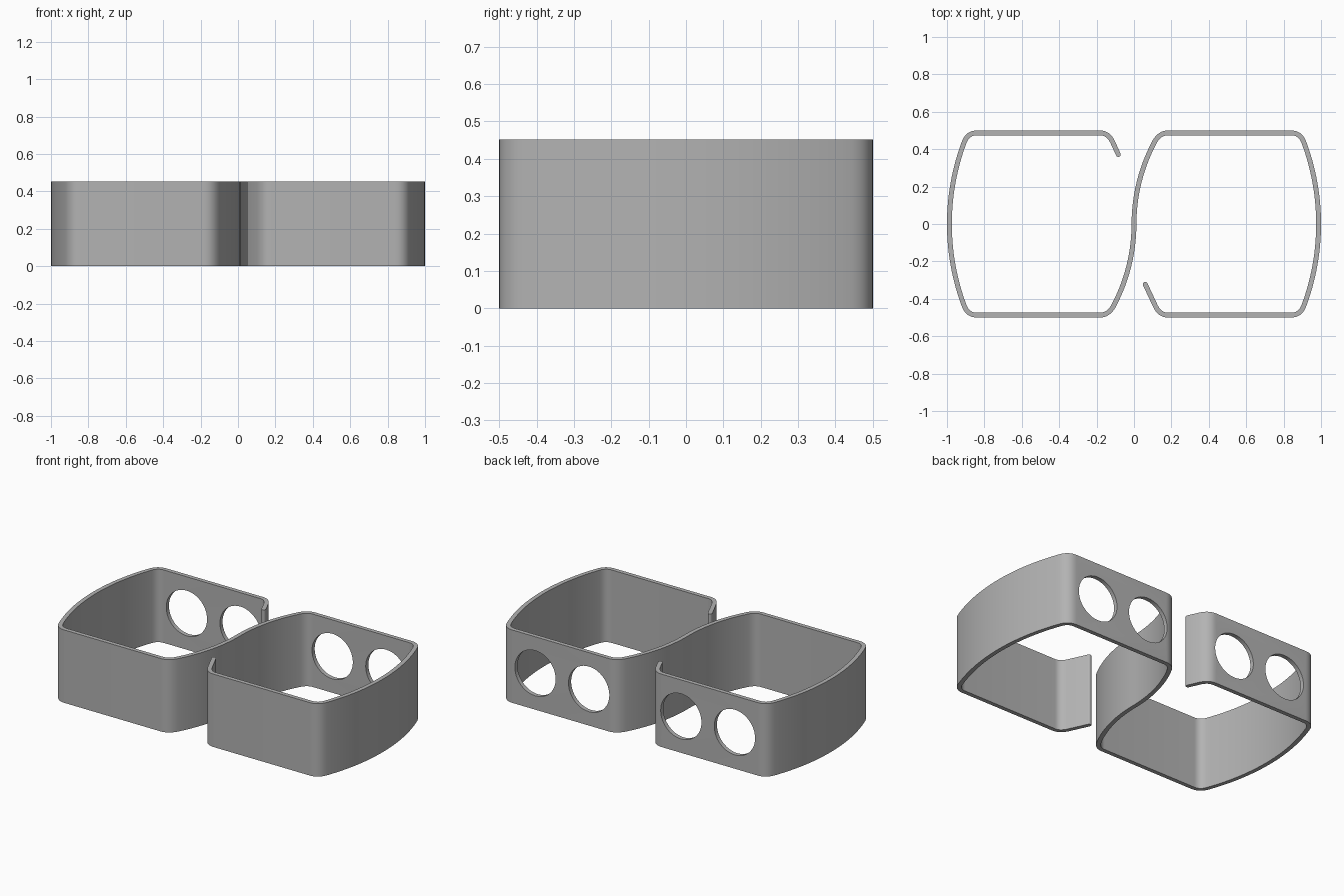
import bpy, bmesh, math
from mathutils import Vector

cube = bpy.data.objects.get("Cube")
if cube:
    bpy.data.objects.remove(cube)

HEIGHT, HALF_T, WALL_Y, ARC_Y = 0.452, 0.013, 0.487, 0.44

grey = bpy.data.materials.new("plain grey")
grey.use_nodes = True
colour = (0.45, 0.45, 0.45, 1)
grey.diffuse_color = colour
grey.node_tree.nodes["Principled BSDF"].inputs["Base Color"].default_value = colour


def bow(apex, radius, y0, y1, n):
    """Points on a circular arc whose apex lies on y = 0; radius sign sets the side of its centre."""
    a0, a1 = math.asin(y0 / abs(radius)), math.asin(y1 / abs(radius))
    angles = [a0 + (a1 - a0) * i / n for i in range(n + 1)]
    return [Vector((apex + radius * (1 - math.cos(a)), abs(radius) * math.sin(a))) for a in angles]


def corner(a, mid, b, n=8):
    """Rounded corner from a to b, pulled towards mid."""
    a, mid, b = Vector(a), Vector(mid), Vector(b)
    ts = [i / n for i in range(n + 1)]
    return [a * (1 - t) ** 2 + mid * 2 * t * (1 - t) + b * t * t for t in ts]


def half_band(tip):
    """Centre line of one loop, from the middle of the S bend to the free tip."""
    s_bend = bow(0, 0.93, 0, ARC_Y, 14)
    end = bow(0.987, -1.25, ARC_Y, -ARC_Y, 28)
    pts = s_bend[:-1]
    pts += corner(s_bend[-1], (0.137, WALL_Y), (0.182, WALL_Y))
    pts += corner((0.84, WALL_Y), (0.888, WALL_Y), end[0])
    pts += end[1:-1]
    pts += corner(end[-1], (0.888, -WALL_Y), (0.84, -WALL_Y))
    pts += corner((0.182, -WALL_Y), (0.138, -WALL_Y), (0.115, -0.44))
    pts.append(Vector(tip))
    return pts


# Whole centre line: two loops joined by the S bend
right_half = half_band((0.06, -0.322))
left_half = [-p for p in half_band((0.084, -0.372))]
path = left_half[:0:-1] + right_half

# Offset the centre line to both sides, with rounded tips
left_side, right_side = [], []
for i, p in enumerate(path):
    d = (path[min(i + 1, len(path) - 1)] - path[max(i - 1, 0)]).normalized()
    side = Vector((-d.y, d.x)) * HALF_T
    left_side.append(p + side)
    right_side.append(p - side)


def tip_cap(centre, start):
    angle = math.atan2(start.y - centre.y, start.x - centre.x)
    turns = [angle - math.pi * i / 8 for i in range(1, 8)]
    return [centre + Vector((math.cos(a), math.sin(a))) * HALF_T for a in turns]


outline = (left_side + tip_cap(path[-1], left_side[-1])
           + right_side[::-1] + tip_cap(path[0], right_side[0]))

# Band: extruded outline
bm = bmesh.new()
base = bm.faces.new([bm.verts.new((p.x, p.y, 0)) for p in outline])
top = bmesh.ops.extrude_face_region(bm, geom=[base])["geom"]
bmesh.ops.translate(bm, vec=(0, 0, HEIGHT),
                    verts=[g for g in top if isinstance(g, bmesh.types.BMVert)])
bmesh.ops.recalc_face_normals(bm, faces=bm.faces)
mesh = bpy.data.meshes.new("double_loop_band")
bm.to_mesh(mesh)
bm.free()
band = bpy.data.objects.new("double_loop_band", mesh)
bpy.context.collection.objects.link(band)
mesh.materials.append(grey)

# Two round holes through the back wall of each loop
cutters = []
for loop_x in (-0.5, 0.5):
    for shift in (-0.184, 0.184):
        bpy.ops.mesh.primitive_cylinder_add(
            vertices=48, radius=0.14, depth=0.2, rotation=(math.pi / 2, 0, 0),
            location=(loop_x + shift, WALL_Y, HEIGHT / 2))
        cutter = bpy.context.object
        cutter.name = "hole_cutter"
        cutter.hide_render = True
        cutter.data.materials.append(grey)
        cut = band.modifiers.new("hole", 'BOOLEAN')
        cut.operation, cut.solver, cut.object = 'DIFFERENCE', 'EXACT', cutter
        cutters.append(cutter)

bpy.ops.object.select_all(action='DESELECT')
band.select_set(True)
bpy.context.view_layer.objects.active = band
for name in [m.name for m in band.modifiers]:
    bpy.ops.object.modifier_apply(modifier=name)
for cutter in cutters:
    bpy.data.objects.remove(cutter)
bpy.ops.object.shade_smooth_by_angle(angle=math.radians(30))
